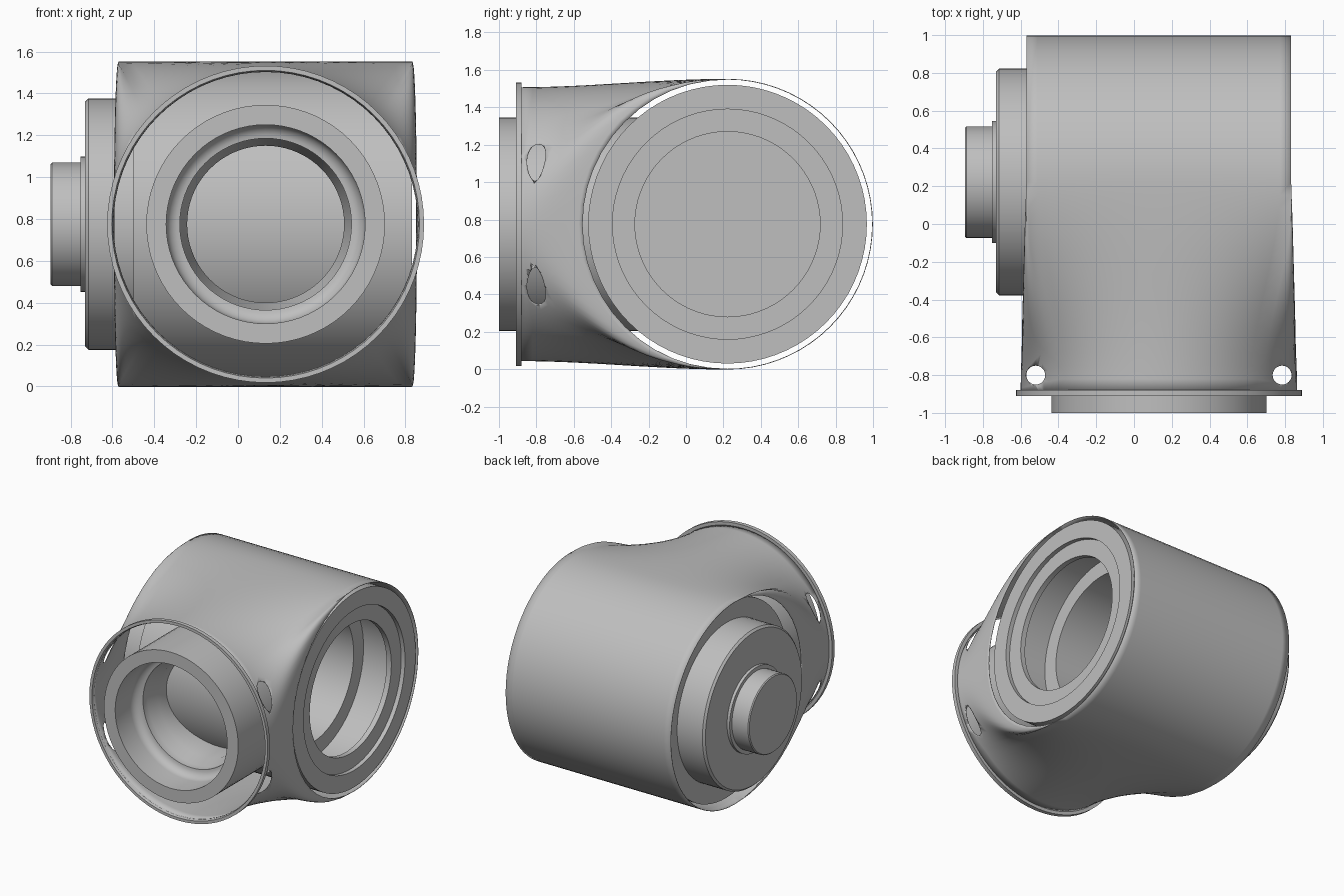
import bpy, bmesh, math
from mathutils import Vector

if "Cube" in bpy.data.objects:
    bpy.data.objects.remove(bpy.data.objects["Cube"])

CX, CY, CZ = 0.132, 0.222, 0.775    # branch axis x, main axis y, shared axis height
R_MAIN, R_NECK = 0.775, 0.73
X0, X1 = -0.57, 0.832               # ends of the main shell
FLARE = 0.027                       # the end openings widen slightly to the front
SEG = 72

grey = bpy.data.materials.new("housing_grey")
grey.diffuse_color = (0.52, 0.52, 0.52, 1)
grey.use_nodes = True
grey.node_tree.nodes["Principled BSDF"].inputs["Base Color"].default_value = grey.diffuse_color


def finish(name, bm, angle=30):
    bmesh.ops.remove_doubles(bm, verts=bm.verts, dist=1e-5)
    bmesh.ops.recalc_face_normals(bm, faces=bm.faces)
    me = bpy.data.meshes.new(name)
    bm.to_mesh(me)
    bm.free()
    me.materials.append(grey)
    ob = bpy.data.objects.new(name, me)
    bpy.context.collection.objects.link(ob)
    bpy.ops.object.select_all(action='DESELECT')
    ob.select_set(True)
    bpy.context.view_layer.objects.active = ob
    bpy.ops.object.shade_smooth_by_angle(angle=math.radians(angle))
    return ob


def skin(bm, rows, closed):
    """Join rows of points with quads."""
    grid = [[bm.verts.new(p) for p in row] for row in rows]
    for a, b in zip(grid, grid[1:]):
        n = len(a)
        for i in range(n if closed else n - 1):
            j = (i + 1) % n
            bm.faces.new((a[i], a[j], b[j], b[i]))


def lathe(name, axis, profile, loop=False):
    """Spin (position, radius) pairs round the main (x) or branch (y) axis.
    A position of None on the branch axis lands just inside the main tube."""
    rows = []
    for p, r in profile + (profile[:1] if loop else []):
        ring = []
        for k in range(SEG):
            t = 2 * math.pi * k / SEG
            u, h = r * math.cos(t), r * math.sin(t)
            q = CY - math.sqrt(0.735 ** 2 - h * h) if p is None else p
            ring.append((q, CY + u, CZ + h) if axis == 'x' else (CX + u, q, CZ + h))
        rows.append(ring)
    bm = bmesh.new()
    skin(bm, rows, True)
    bmesh.ops.dissolve_degenerate(bm, dist=1e-6, edges=bm.edges)
    return finish(name, bm)


# Outer shell: half cylinder at the back, blended forward into a round neck
Q = 24
neck, rim = [], []
for i in range(4 * Q):
    a = math.radians(-45 + 90 * i / Q)
    neck.append(Vector((CX + R_NECK * math.cos(a), -0.89, CZ + R_NECK * math.sin(a))))
    side, f = divmod(i, Q)
    f /= Q
    if side % 2 == 0:                               # round end openings
        s = 1 if side == 0 else -1
        t = math.radians(-90 + 180 * f) * s
        d = R_MAIN * math.cos(t)
        rim.append(Vector(((X1 if s == 1 else X0) + s * FLARE * d,
                           CY - d, CZ + R_MAIN * math.sin(t))))
    else:                                           # straight top and bottom seams
        s = 1 if side == 1 else -1
        x = X1 + (X0 - X1) * f if s == 1 else X0 + (X1 - X0) * f
        rim.append(Vector((x, CY, CZ + s * R_MAIN)))


def blend(r, n, s):
    """Run straight in y while the cross-section eases from rim to neck."""
    w = s * s * (3 - 2 * s)
    return (r.x + (n.x - r.x) * w, r.y + (n.y - r.y) * s, r.z + (n.z - r.z) * w)


bm = bmesh.new()
skin(bm, [[blend(r, n, k / 16) for r, n in zip(rim, neck)] for k in range(17)], True)
back = []
for k in range(37):
    t = math.radians(90 - 5 * k)
    back.append([(X0 + (X1 - X0) * i / Q, CY + R_MAIN * math.cos(t), CZ + R_MAIN * math.sin(t))
                 for i in range(Q + 1)])
skin(bm, back, False)
shell = finish("outer_shell", bm, 40)
solid = shell.modifiers.new("thin_wall", 'SOLIDIFY')
solid.thickness, solid.offset = 0.004, 0

# Two vertical drillings give four holes behind the flange
bm = bmesh.new()
for s in (-1, 1):
    made = bmesh.ops.create_cone(bm, cap_ends=True, segments=32, radius1=0.05, radius2=0.05, depth=2)
    bmesh.ops.translate(bm, verts=made["verts"], vec=(CX + s * 0.652, -0.8, CZ))
cutter = finish("hole_cutter", bm)
cutter.hide_render = True
cut = shell.modifiers.new("holes", 'BOOLEAN')
cut.operation, cut.solver, cut.object = 'DIFFERENCE', 'EXACT', cutter
# Bake the shell so the cutter can go
bpy.context.view_layer.objects.active = shell
for m in ("thin_wall", "holes"):
    bpy.ops.object.modifier_apply(modifier=m)
bpy.data.objects.remove(cutter)

# Narrow flange ring at the neck mouth
lathe("flange_ring", 'y', [(-0.91, 0.735), (-0.91, 0.757), (-0.88, 0.757), (-0.88, 0.727)], True)

# Main tube: recessed lip at the right mouth, wide chamber, then a narrower blind bore
lathe("main_tube", 'x', [(-0.5, 0), (-0.5, 0.745), (0.80, 0.745), (0.832, 0.745), (0.832, 0.615),
                         (0.80, 0.615), (0.80, 0.495), (0.76, 0.495), (0.76, 0.615),
                         (0.48, 0.615), (0.48, 0.495), (0.1, 0.495), (0.1, 0)])

# Branch tube with a rounded step and a tapered throat inside its bore
fillet = [(-0.82 + 0.065 * math.sin(t), 0.41 + 0.065 * math.cos(t))
          for t in (math.radians(15 * k) for k in range(7))]
lathe("branch_tube", 'y', [(None, 0.57), (-1, 0.57), (-1, 0.475)] + fillet +
      [(-0.70, 0.41), (-0.62, 0.375), (None, 0.375)], True)

# End cap and stub on the left
lathe("end_cap", 'x', [(-0.5, 0.6), (-0.715, 0.6), (-0.73, 0.585), (-0.73, 0)])
lathe("stub_collar", 'x', [(-0.73, 0.323), (-0.752, 0.323), (-0.752, 0.29)])
lathe("stub_shaft", 'x', [(-0.73, 0.295), (-0.888, 0.295), (-0.895, 0.288), (-0.895, 0)])
